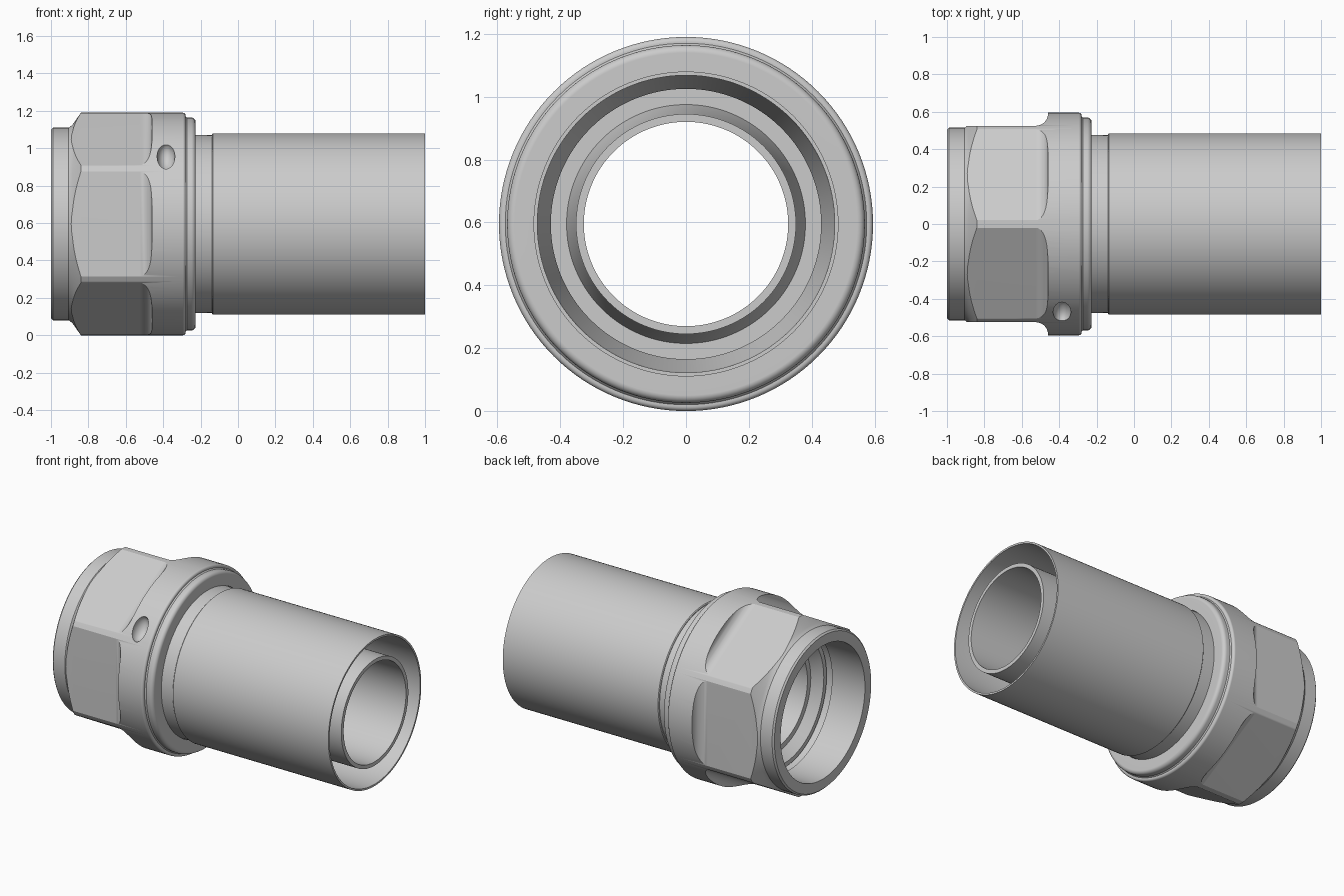
import bpy, bmesh, math
from mathutils import Matrix, Vector

if "Cube" in bpy.data.objects:
    bpy.data.objects.remove(bpy.data.objects["Cube"])

CZ = 0.595      # height of the centre axis
SEG = 128


def make_object(name, bm):
    bmesh.ops.recalc_face_normals(bm, faces=bm.faces)
    mesh = bpy.data.meshes.new(name)
    bm.to_mesh(mesh)
    bm.free()
    ob = bpy.data.objects.new(name, mesh)
    bpy.context.collection.objects.link(ob)
    return ob


def lathe(name, profile):
    """Revolve a closed (x, radius) profile around the centre axis."""
    bm = bmesh.new()
    rings = []
    for i in range(SEG):
        a = 2 * math.pi * i / SEG
        rings.append([bm.verts.new((x, r * math.cos(a), CZ + r * math.sin(a)))
                      for x, r in profile])
    n = len(profile)
    for i in range(SEG):
        p, q = rings[i], rings[(i + 1) % SEG]
        for j in range(n):
            k = (j + 1) % n
            bm.faces.new((p[j], p[k], q[k], q[j]))
    return make_object(name, bm)


def activate(ob):
    bpy.ops.object.select_all(action='DESELECT')
    ob.select_set(True)
    bpy.context.view_layer.objects.active = ob


def cut(ob, cutter):
    cutter.hide_render = True
    mod = ob.modifiers.new("cut", 'BOOLEAN')
    mod.operation, mod.solver, mod.object = 'DIFFERENCE', 'EXACT', cutter
    activate(ob)
    bpy.ops.object.modifier_apply(modifier=mod.name)
    bpy.data.objects.remove(cutter, do_unlink=True)


def smooth(ob, angle=28):
    activate(ob)
    bpy.ops.object.shade_smooth_by_angle(angle=math.radians(angle))


def arc(cx, cr, rad, a0, a1, n=5):
    return [(cx + rad * math.cos(math.radians(a0 + (a1 - a0) * i / n)),
             cr + rad * math.sin(math.radians(a0 + (a1 - a0) * i / n)))
            for i in range(n + 1)]


# Coupling nut: front lip, chamfered hex zone, round collar and rear bead
nut_profile = ([(-1.0, 0.44), (-1.0, 0.505), (-0.99, 0.515), (-0.905, 0.515),
                (-0.885, 0.53), (-0.84, 0.595)]
               + arc(-0.295, 0.58, 0.015, 90, 0)
               + [(-0.28, 0.575), (-0.272, 0.569)]
               + arc(-0.25, 0.545, 0.024, 90, 0)
               + [(-0.226, 0.477), (-0.68, 0.477), (-0.68, 0.46),
                  (-0.76, 0.46), (-0.76, 0.44)])
nut = lathe("coupling_nut", nut_profile)

# Six wrench flats, each milled with a filleted rear end
flat_section = ([(-1.1, 0.75), (-1.1, 0.525)]
                + arc(-0.525, 0.59, 0.065, -90, 0, 8) + [(-0.46, 0.75)])
for i in range(6):
    bm = bmesh.new()
    base = bm.faces.new([bm.verts.new((x, -0.38, r)) for x, r in flat_section])
    ext = bmesh.ops.extrude_face_region(bm, geom=[base])
    bmesh.ops.translate(bm, vec=(0, 0.76, 0),
                        verts=[v for v in ext["geom"] if isinstance(v, bmesh.types.BMVert)])
    bmesh.ops.transform(bm, verts=bm.verts, matrix=Matrix.Translation((0, 0, CZ))
                        @ Matrix.Rotation(math.radians(30 + 60 * i) + math.radians(0), 4, 'X'))
    cut(nut, make_object("flat_cutter", bm))

# Small oval dimple on the collar
bm = bmesh.new()
a = math.radians(37.5)
bmesh.ops.create_uvsphere(bm, u_segments=24, v_segments=12, radius=1)
bmesh.ops.transform(bm, verts=bm.verts, matrix=(
    Matrix.Translation((-0.385, -0.592 * math.cos(a), CZ + 0.592 * math.sin(a)))
    @ Matrix.Rotation(math.pi / 2 - a, 4, 'X')
    @ Matrix.Diagonal(Vector((0.048, 0.082, 0.06, 1)))))
cut(nut, make_object("dimple_cutter", bm))
smooth(nut)
nut.modifiers.new("normals", 'WEIGHTED_NORMAL').keep_sharp = True

# Inner nipple: conical seat inside the nut, long thin tube to the far end
nipple = lathe("inner_nipple", [
    (-0.66, 0.325), (-0.66, 0.36), (-0.72, 0.41), (-0.72, 0.44), (-0.70, 0.455),
    (-0.66, 0.476), (-0.24, 0.476), (-0.13, 0.475), (-0.13, 0.43), (-0.04, 0.43),
    (-0.04, 0.38), (0.10, 0.35), (1.0, 0.35), (1.0, 0.325)])
smooth(nipple)

# Outer sleeve with a thin wall around the open channel
sleeve = lathe("outer_sleeve", [
    (-0.14, 0.43), (-0.14, 0.48), (-0.135, 0.485), (1.0, 0.485), (1.0, 0.473),
    (0.10, 0.47), (0.02, 0.43)])
smooth(sleeve)
